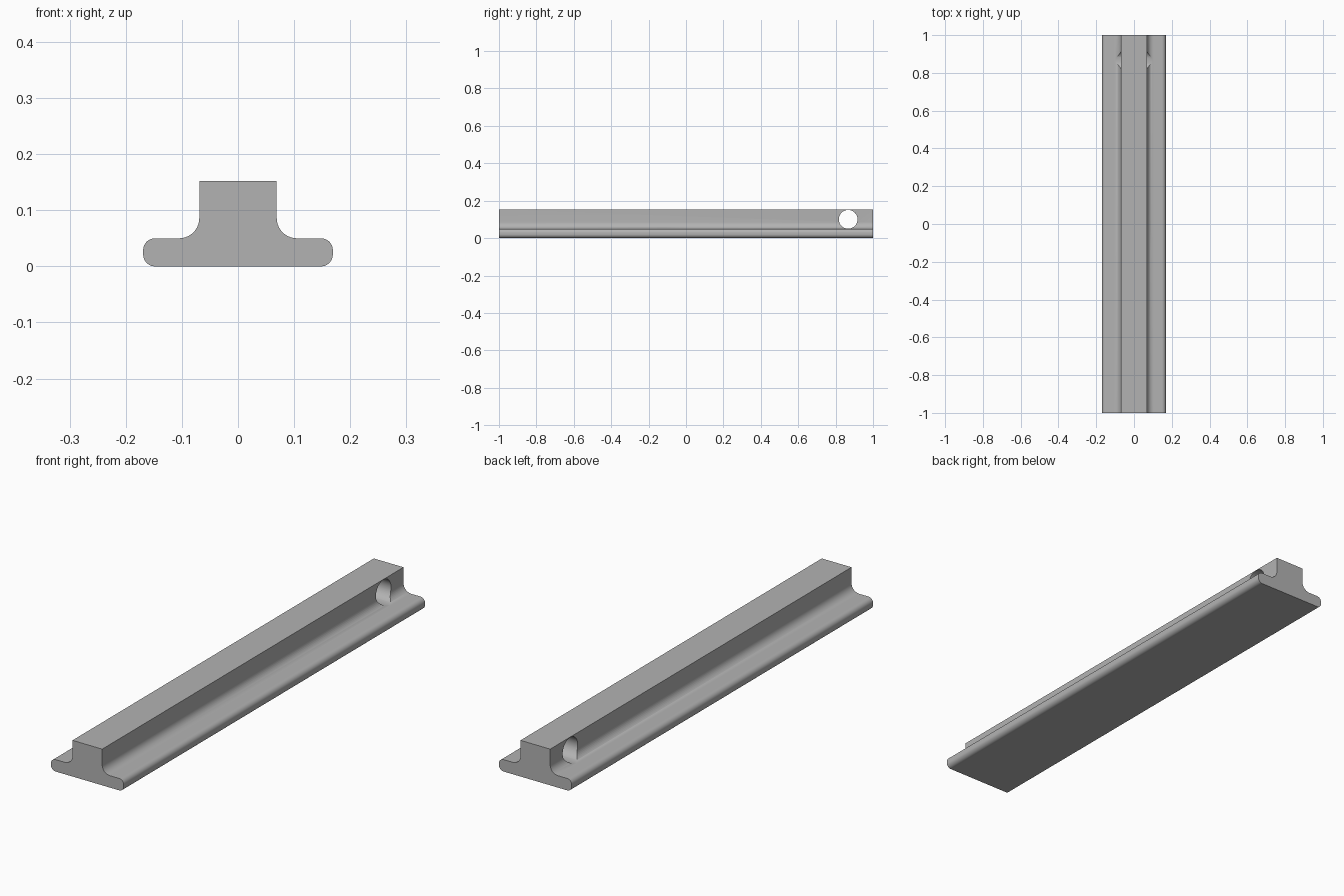
import bpy, bmesh
from math import cos, sin, pi, radians
from mathutils import Matrix

old = bpy.data.objects.get("Cube")
if old:
    bpy.data.objects.remove(old, do_unlink=True)

LENGTH, HEIGHT = 2.0, 0.152
FOOT_HALF, FOOT_TOP, FOOT_ROUND = 0.169, 0.05, 0.021
WEB_HALF, FILLET = 0.069, 0.036
HOLE_Y, HOLE_Z, HOLE_R = 0.867, 0.1005, 0.05

grey = bpy.data.materials.new("plain grey")
grey.use_nodes = True
colour = (0.45, 0.45, 0.45, 1)
grey.diffuse_color = colour
grey.node_tree.nodes["Principled BSDF"].inputs["Base Color"].default_value = colour


def arc(cx, cz, r, start, end, steps=10):
    angles = [radians(start + (end - start) * i / steps) for i in range(steps + 1)]
    return [(cx + r * cos(a), cz + r * sin(a)) for a in angles]


def make_object(name, bm):
    bmesh.ops.recalc_face_normals(bm, faces=bm.faces)
    mesh = bpy.data.meshes.new(name)
    bm.to_mesh(mesh)
    bm.free()
    mesh.materials.append(grey)
    obj = bpy.data.objects.new(name, mesh)
    bpy.context.collection.objects.link(obj)
    return obj


# Rail: half profile with rounded foot and fillet, mirrored and extruded
edge = FOOT_HALF - FOOT_ROUND
half = arc(edge, FOOT_ROUND, FOOT_ROUND, -90, 0)
half += arc(edge, FOOT_TOP - FOOT_ROUND, FOOT_ROUND, 0, 90)
half += arc(WEB_HALF + FILLET, FOOT_TOP + FILLET, FILLET, 270, 180)
half.append((WEB_HALF, HEIGHT))
profile = half + [(-x, z) for x, z in reversed(half)]

bm = bmesh.new()
face = bm.faces.new([bm.verts.new((x, -LENGTH / 2, z)) for x, z in profile])
sweep = bmesh.ops.extrude_face_region(bm, geom=[face], use_keep_orig=True)
moved = [v for v in sweep["geom"] if isinstance(v, bmesh.types.BMVert)]
bmesh.ops.translate(bm, verts=moved, vec=(0, LENGTH, 0))
rail = make_object("rail", bm)

# Cross hole through the web near the back end
bm = bmesh.new()
bmesh.ops.create_cone(
    bm, cap_ends=True, segments=48, radius1=HOLE_R, radius2=HOLE_R, depth=0.5,
    matrix=Matrix.Translation((0, HOLE_Y, HOLE_Z)) @ Matrix.Rotation(pi / 2, 4, "Y"))
cutter = make_object("hole_cutter", bm)
cutter.hide_render = True
cutter.display_type = "WIRE"

cut = rail.modifiers.new("cross hole", "BOOLEAN")
cut.operation = "DIFFERENCE"
cut.solver = "EXACT"
cut.object = cutter

# Apply the cut, then shade smooth with sharp edges kept
bpy.ops.object.select_all(action="DESELECT")
rail.select_set(True)
bpy.context.view_layer.objects.active = rail
bpy.ops.object.modifier_apply(modifier=cut.name)
bpy.data.objects.remove(cutter, do_unlink=True)
bpy.ops.object.shade_smooth_by_angle(angle=radians(30))
